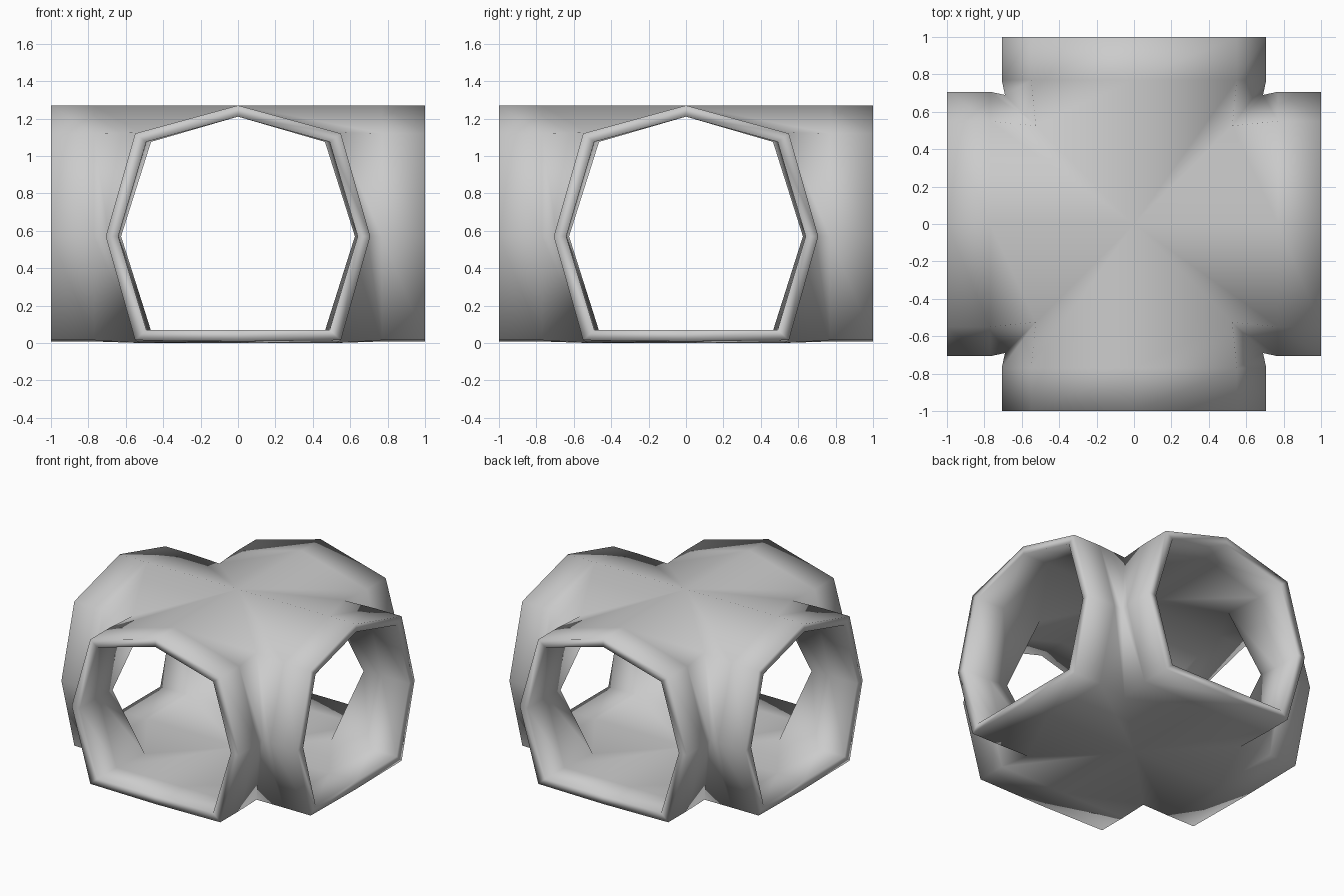
import bpy, bmesh
from mathutils import Matrix

if "Cube" in bpy.data.objects:
    bpy.data.objects.remove(bpy.data.objects["Cube"])

# Half cross-sections from crown to floor centre: (half width, z) at the arm
# mouth, and (half width, z) where neighbouring arms meet on the diagonal
OUTER_MOUTH = [(0, 1.27), (0.55, 1.12), (0.707, 0.57), (0.55, 0.015), (0, 0.008)]
OUTER_MITRE = [(0, 1.27), (0.525, 1.125), (0.69, 0.57), (0.525, 0.0), (0, 0.0)]
INNER_MOUTH = [(0, 1.21), (0.49, 1.075), (0.64, 0.57), (0.49, 0.07), (0, 0.07)]
INNER_MITRE = [(0, 1.21), (0.465, 1.075), (0.625, 0.57), (0.465, 0.065), (0, 0.065)]


def full(half):
    """Mirror a half section into a closed loop."""
    return half + [(-x, z) for x, z in half[-2:0:-1]]


def strip(bm, a, b, flip=False):
    """Bridge two closed loops of vertices with quads."""
    n = len(a)
    for i in range(n):
        j = (i + 1) % n
        f = [a[i], a[j], b[j], b[i]]
        bm.faces.new(f[::-1] if flip else f)


def arm(bm, rot):
    """One tunnel arm facing -y, turned about z by rot."""
    def loop(points):
        return [bm.verts.new(rot @ Matrix.Translation(p).to_translation()) for p in points]

    mouths = []
    for mouth, mitre, flip in ((OUTER_MOUTH, OUTER_MITRE, False),
                               (INNER_MOUTH, INNER_MITRE, True)):
        end = loop([(x, -1, z) for x, z in full(mouth)])
        mid = loop([(x, -0.77, z) for x, z in full(mouth)])
        core = loop([(x, -abs(x), z) for x, z in full(mitre)])
        strip(bm, end, mid, flip)
        strip(bm, mid, core, flip)
        mouths.append(end)
    # rim between outer and inner shells
    strip(bm, mouths[1], mouths[0])


bm = bmesh.new()
for k in range(4):
    arm(bm, Matrix.Rotation(k * 1.5707963267948966, 3, 'Z'))
bmesh.ops.remove_doubles(bm, verts=bm.verts, dist=0.001)
bmesh.ops.recalc_face_normals(bm, faces=bm.faces)
for f in bm.faces:
    f.smooth = True

# Four-way tunnel junction
mesh = bpy.data.meshes.new("tunnel_crossing")
bm.to_mesh(mesh)
bm.free()
obj = bpy.data.objects.new("tunnel_crossing", mesh)
bpy.context.collection.objects.link(obj)
